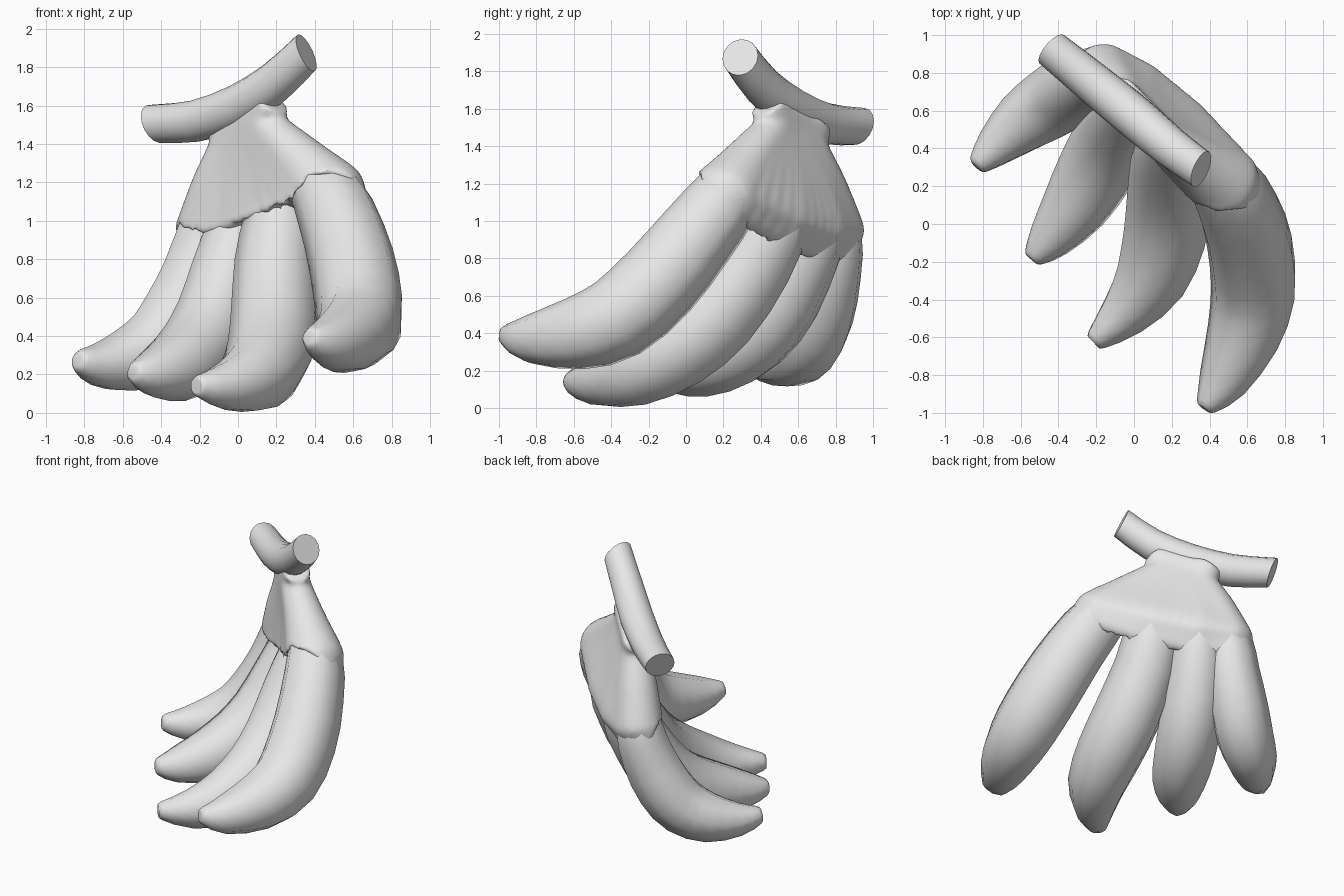
import bpy, bmesh, math
from mathutils import Vector

cube = bpy.data.objects.get("Cube")
if cube:
    bpy.data.objects.remove(cube)

grey = bpy.data.materials.new("light_grey")
grey.use_nodes = True
COLOUR = (0.8, 0.8, 0.8, 1)
grey.diffuse_color = COLOUR
grey.node_tree.nodes["Principled BSDF"].inputs["Base Color"].default_value = COLOUR


def resample(points, steps):
    """Catmull-Rom through (x, y, z, radius) points."""
    p = [Vector(q) for q in points]
    p = [2 * p[0] - p[1]] + p + [2 * p[-1] - p[-2]]
    out = []
    for a, b, c, d in zip(p, p[1:], p[2:], p[3:]):
        for k in range(steps):
            t = k / steps
            out.append(b + 0.5 * t * (c - a + t * (2*a - 5*b + 4*c - d + t * (3*(b - c) + d - a))))
    return out + [p[-2]]


def sweep(bm, points, steps=2, sides=10, ridge=0.0, cuts=None):
    """Closed tube along a path; ridge gives a softly five-sided section,
    cuts gives the normals of slanted end faces."""
    rings = resample(points, steps)
    pos = [r.to_3d() for r in rings]
    side, loops = Vector((0.6, 0.75, 0.3)), []
    for i, r in enumerate(rings):
        t = (pos[min(i + 1, len(pos) - 1)] - pos[max(i - 1, 0)]).normalized()
        side = (side - t * side.dot(t)).normalized()
        up = t.cross(side)
        slant = t
        if cuts and i in (0, len(rings) - 1):
            slant = Vector(cuts[0 if i == 0 else 1])
        loop = []
        for k in range(sides):
            a = math.tau * k / sides
            rad = r[3] * (1 + ridge * math.cos(5 * a))
            off = rad * (side * math.cos(a) + up * math.sin(a))
            off -= t * off.dot(slant) / t.dot(slant)
            loop.append(bm.verts.new(pos[i] + off))
        loops.append(loop)
    for lo, hi in zip(loops, loops[1:]):
        for k in range(sides):
            n = (k + 1) % sides
            bm.faces.new((lo[k], lo[n], hi[n], hi[k]))
    bm.faces.new(loops[0][::-1])
    bm.faces.new(loops[-1])


def finish(bm, name):
    bmesh.ops.recalc_face_normals(bm, faces=bm.faces)
    mesh = bpy.data.meshes.new(name)
    bm.to_mesh(mesh)
    bm.free()
    mesh.materials.append(grey)
    obj = bpy.data.objects.new(name, mesh)
    bpy.context.collection.objects.link(obj)
    bpy.ops.object.select_all(action='DESELECT')
    obj.select_set(True)
    bpy.context.view_layer.objects.active = obj
    bpy.ops.object.shade_smooth_by_angle(angle=math.radians(62))
    return obj


# Each fruit: neck point under the stem, thickness, centre line from crown to tip
FRUITS = [
    ((0.14, 0.47, 1.51), 0.98,
     [(0.46, 0.23, 1.15), (0.56, 0.05, 0.92), (0.62, -0.15, 0.68), (0.635, -0.37, 0.485),
      (0.58, -0.60, 0.40), (0.47, -0.84, 0.37), (0.385, -0.96, 0.39)]),
    ((0.08, 0.53, 1.47), 0.97,
     [(0.22, 0.49, 1.04), (0.20, 0.37, 0.78), (0.195, 0.17, 0.50), (0.17, -0.04, 0.32),
      (0.09, -0.28, 0.195), (-0.06, -0.48, 0.14), (-0.20, -0.61, 0.14)]),
    ((0.01, 0.60, 1.44), 0.9,
     [(0.01, 0.68, 0.97), (-0.05, 0.59, 0.72), (-0.12, 0.45, 0.48), (-0.21, 0.28, 0.325),
      (-0.32, 0.09, 0.24), (-0.45, -0.08, 0.205), (-0.53, -0.17, 0.21)]),
    ((-0.05, 0.66, 1.41), 0.83,
     [(-0.16, 0.785, 0.95), (-0.22, 0.76, 0.72), (-0.32, 0.71, 0.50), (-0.43, 0.64, 0.35),
      (-0.58, 0.54, 0.27), (-0.73, 0.41, 0.25), (-0.82, 0.32, 0.27)]),
]
RADII = (0.19, 0.22, 0.235, 0.23, 0.2, 0.135, 0.062)
NECK_CENTRE = Vector((0.04, 0.565, 1.46))

sheaths = []
for i, (neck, size, line) in enumerate(FRUITS):
    neck = Vector(neck)
    radii = [r * size for r in RADII]
    radii[-1] = RADII[-1]
    body = [Vector((*p, r)) for p, r in zip(line, radii)]
    mid = (neck + Vector(line[0])) / 2
    # Small blunt nub closing the tip
    nub = body[-1] + (body[-1] - body[-2]).normalized() * 0.022
    nub[3] = 0.035
    bm = bmesh.new()
    sweep(bm, [(*neck, 0.07), (*mid, 0.105)] + body + [nub], ridge=0.03)
    finish(bm, f"fruit_{i + 1}")
    # Crown sheath over the upper end of the fruit, flaring into the stem
    top = neck + (neck - NECK_CENTRE) * 0.4
    top.z = neck.z + 0.11
    start = body[0].copy()
    rim = start.lerp(body[1], 0.12)
    rim[3] += 0.014
    start[3] += 0.011
    sheaths.append([Vector((*top, 0.095)), Vector((*neck, 0.1)), Vector((*mid, 0.14)), start, rim])

# Crown: sheaths, with webs between neighbours, fused into one skin
bm = bmesh.new()
for s in sheaths:
    sweep(bm, s, steps=4, sides=20)
for a, b in zip(sheaths, sheaths[1:]):
    for blend in (0.25, 0.5, 0.75):
        sweep(bm, [p.lerp(q, blend) for p, q in zip(a, b)], steps=4, sides=20)
crown = finish(bm, "crown")
fuse = crown.modifiers.new("fuse", 'REMESH')
fuse.mode = 'VOXEL'
fuse.voxel_size = 0.016
fuse.use_smooth_shade = True
soften = crown.modifiers.new("soften", 'SMOOTH')
soften.factor = 0.5
soften.iterations = 16

# Stem: slanted curved bar with obliquely cut ends
bm = bmesh.new()
sweep(bm, [(-0.435, 0.925, 1.505, 0.1), (-0.22, 0.75, 1.52, 0.11), (0.0, 0.57, 1.595, 0.115),
           (0.19, 0.41, 1.72, 0.108), (0.355, 0.29, 1.875, 0.1)], steps=2, sides=16,
      cuts=((-1, 0.85, -0.5), (1, -0.4, 0.45)))
finish(bm, "stem")
